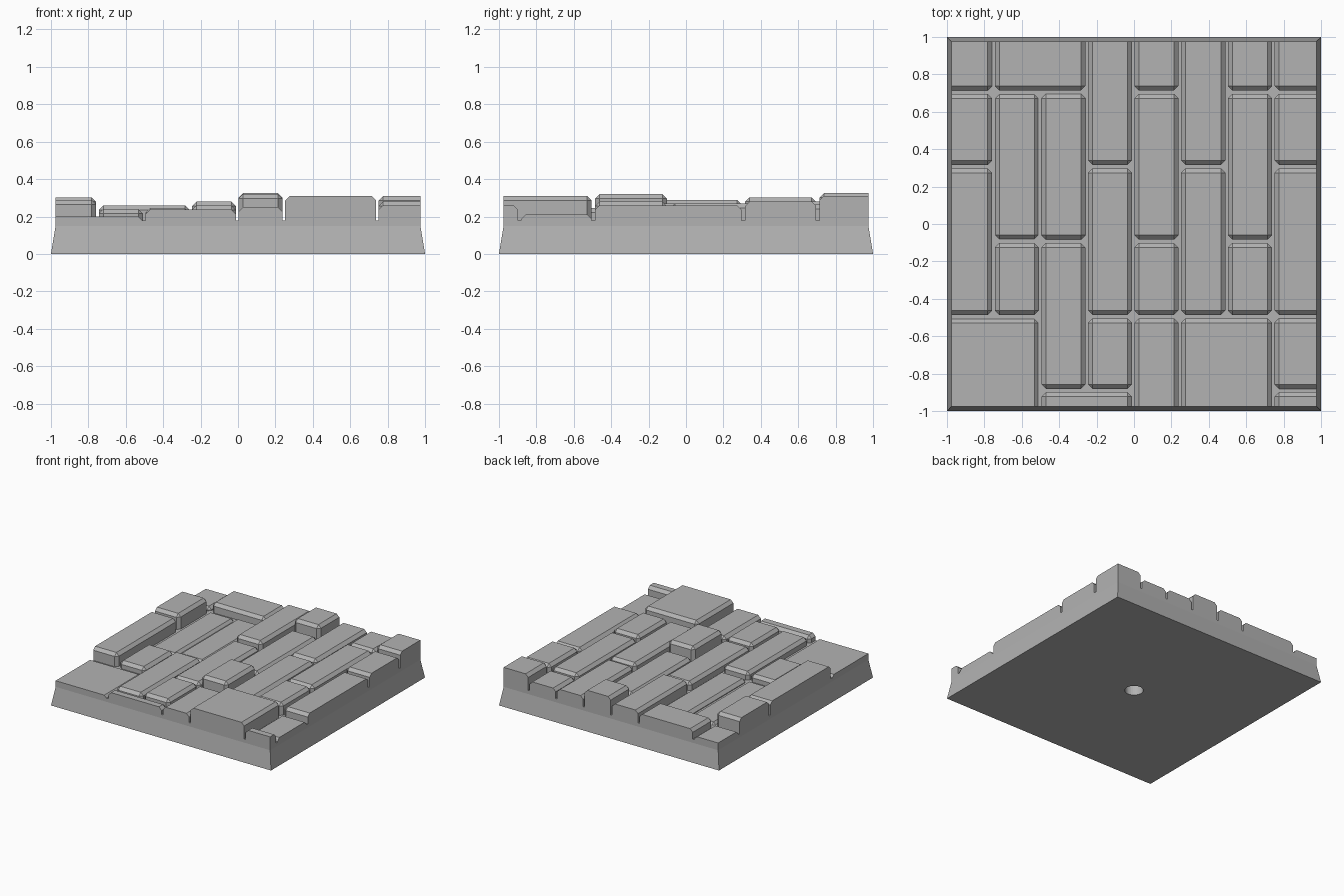
import bpy, bmesh
from mathutils import Matrix

cube = bpy.data.objects.get("Cube")
if cube:
    bpy.data.objects.remove(cube, do_unlink=True)

stone = bpy.data.materials.new("stone_grey")
stone.use_nodes = True
GREY = (0.45, 0.45, 0.45, 1)
stone.diffuse_color = GREY
stone.node_tree.nodes["Principled BSDF"].inputs["Base Color"].default_value = GREY

RIM = 0.975       # half width of the paved top
FLOOR = 0.18      # height of the joints
CHAMFER = 0.024


def make_object(name, bm):
    bmesh.ops.recalc_face_normals(bm, faces=bm.faces)
    mesh = bpy.data.meshes.new(name)
    bm.to_mesh(mesh)
    bm.free()
    mesh.materials.append(stone)
    obj = bpy.data.objects.new(name, mesh)
    bpy.context.collection.objects.link(obj)
    return obj


# Base slab: square rings flaring out towards the ground
bm = bmesh.new()
rings = []
for half, z in ((1, 0), (0.98, 0.12), (RIM, 0.15), (RIM, FLOOR)):
    corners = ((-half, -half), (half, -half), (half, half), (-half, half))
    rings.append([bm.verts.new((x, y, z)) for x, y in corners])
for low, high in zip(rings, rings[1:]):
    for i in range(4):
        j = (i + 1) % 4
        bm.faces.new((low[i], low[j], high[j], high[i]))
bm.faces.new(rings[0][::-1])
bm.faces.new(rings[-1])
base = make_object("base_slab", bm)

# Round socket in the underside
bm = bmesh.new()
bmesh.ops.create_cone(bm, cap_ends=True, segments=32, radius1=0.07, radius2=0.07, depth=0.24)
cutter = make_object("socket_cutter", bm)
cutter.hide_render = True
cut = base.modifiers.new("socket", "BOOLEAN")
cut.object = cutter
cut.operation = "DIFFERENCE"
cut.solver = "EXACT"
bpy.context.view_layer.objects.active = base
bpy.ops.object.modifier_apply(modifier=cut.name)
bpy.data.objects.remove(cutter, do_unlink=True)

# Grid of joint lines that the paving follows
XS = [-1, -0.751, -0.502, -0.253, -0.005, 0.245, 0.495, 0.745, 1]
YS = [-1, -0.89, -0.495, -0.093, 0.307, 0.705, 1]


def span(lines, first, last, gap):
    low = max(lines[first] + gap, -RIM)
    high = min(lines[last] - gap, RIM)
    return low, high


def paving_stone(name, col0, col1, row0, row1, top):
    """Block between joint lines, chamfered wherever it meets a joint."""
    x0, x1 = span(XS, col0, col1, 0.007)
    y0, y1 = span(YS, row0, row1, 0.009)
    bottom = 0.15
    bm = bmesh.new()
    size = Matrix.Diagonal((x1 - x0, y1 - y0, top - bottom, 1))
    place = Matrix.Translation(((x0 + x1) / 2, (y0 + y1) / 2, (top + bottom) / 2))
    bmesh.ops.create_cube(bm, size=1, matrix=place @ size)
    edges = []
    for e in bm.edges:
        mid = (e.verts[0].co + e.verts[1].co) / 2
        on_rim = max(abs(mid.x), abs(mid.y)) > RIM - 0.001
        if mid.z > bottom + 0.001 and not on_rim:
            edges.append(e)
    bmesh.ops.bevel(bm, geom=edges, offset=CHAMFER, segments=1,
                    affect="EDGES", clamp_overlap=True)
    make_object(name, bm)


# Each column of stones: (columns wide, first row line, last row line, height)
COLUMNS = [
    [(2, 0, 2, 0.2), (1, 2, 4, 0.288), (1, 4, 5, 0.303), (1, 5, 6, 0.21)],
    [(1, 2, 3, 0.24), (1, 3, 5, 0.2), (2, 5, 6, 0.26)],
    [(2, 0, 1, 0.237), (1, 1, 3, 0.245), (1, 3, 5, 0.21)],
    [(1, 1, 2, 0.26), (1, 2, 4, 0.25), (1, 4, 6, 0.28)],
    [(1, 0, 2, 0.25), (1, 2, 3, 0.32), (1, 3, 5, 0.25), (1, 5, 6, 0.325)],
    [(2, 0, 2, 0.31), (1, 2, 4, 0.27), (1, 4, 6, 0.265)],
    [(1, 2, 3, 0.28), (1, 3, 5, 0.27), (1, 5, 6, 0.26)],
    [(1, 0, 1, 0.26), (1, 1, 2, 0.21), (1, 2, 4, 0.26), (1, 4, 5, 0.28), (1, 5, 6, 0.31)],
]
for col, stones in enumerate(COLUMNS):
    for n, (wide, row0, row1, top) in enumerate(stones):
        paving_stone(f"paving_stone_{col + 1}_{n + 1}", col, col + wide, row0, row1, top)
